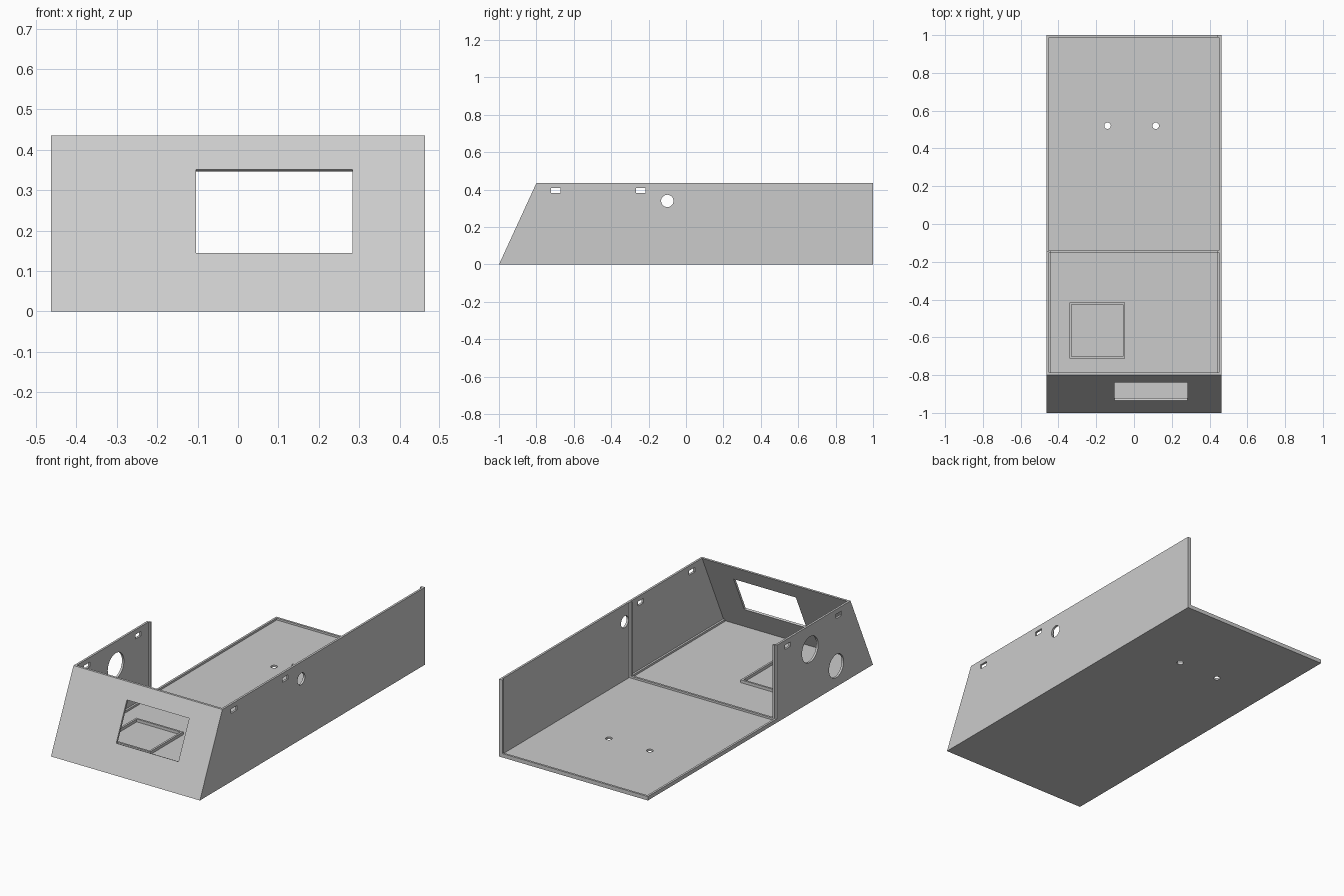
import bpy, bmesh, math
from mathutils import Vector

if "Cube" in bpy.data.objects:
    bpy.data.objects.remove(bpy.data.objects["Cube"])

W, H, T = 0.463, 0.435, 0.012      # half width, height, wall thickness
SLOPE = 0.2 / H                    # run of the slanted front per unit height
SPLIT = -0.146                     # line between front bay and rear bay

grey = bpy.data.materials.new("light grey")
grey.diffuse_color = (0.6, 0.6, 0.6, 1)
grey.use_nodes = True
grey.node_tree.nodes["Principled BSDF"].inputs["Base Color"].default_value = grey.diffuse_color


def prism(name, profile, x0, x1):
    """Extrude a (y, z) profile from x0 to x1."""
    bm = bmesh.new()
    a = [bm.verts.new((x0, y, z)) for y, z in profile]
    b = [bm.verts.new((x1, y, z)) for y, z in profile]
    bm.faces.new(a)
    bm.faces.new(b[::-1])
    n = len(a)
    for i in range(n):
        bm.faces.new((a[i], b[i], b[(i + 1) % n], a[(i + 1) % n]))
    bmesh.ops.recalc_face_normals(bm, faces=bm.faces)
    me = bpy.data.meshes.new(name)
    bm.to_mesh(me)
    bm.free()
    ob = bpy.data.objects.new(name, me)
    me.materials.append(grey)
    bpy.context.collection.objects.link(ob)
    return ob


def box(name, x0, x1, y0, y1, z0, z1):
    return prism(name, [(y0, z0), (y1, z0), (y1, z1), (y0, z1)], x0, x1)


def cylinder(name, loc, r, axis):
    bpy.ops.mesh.primitive_cylinder_add(vertices=40, radius=r, depth=0.1, location=loc)
    ob = bpy.context.object
    ob.name = name
    if axis == 'X':
        ob.rotation_euler.y = math.pi / 2
    return ob


def cut(ob, cutters):
    for c in cutters:
        m = ob.modifiers.new("cut", 'BOOLEAN')
        m.operation = 'DIFFERENCE'
        m.solver = 'EXACT'
        m.object = c
        c.hide_render = True
        c.hide_viewport = True
        c.display_type = 'WIRE'


# Floor with two mounting holes
floor = box("floor", -W, W, -1 + 0.011 * SLOPE, 1, 0, 0.011)
for v in floor.data.vertices:
    if v.co.y < 0 and v.co.z < 0.001:
        v.co.y = -1
cut(floor, [cylinder("floor_hole_cutter", (x, 0.52, 0), 0.017, 'Z') for x in (-0.14, 0.115)])

# Side walls: full length on the right, front bay only on the left
right = prism("right_wall", [(-1, 0), (1, 0), (1, H), (-0.8, H)], W - T, W)
left = prism("left_wall", [(-1, 0), (SPLIT, 0), (SPLIT, H), (-0.8, H)], -W, -W + T)
for wall, s, holes in ((right, 1, [(-0.1, 0.34, 0.033)]),
                       (left, -1, [(-0.441, 0.299, 0.072), (-0.674, 0.117, 0.065)])):
    tools = [cylinder("round_hole_cutter", (s * W, y, z), r, 'X') for y, z, r in holes]
    tools += [box("slot_cutter", s * W - 0.05, s * W + 0.05, y - 0.025, y + 0.025, 0.383, 0.408)
              for y in (-0.697, -0.242)]
    cut(wall, tools)

# Slanted front panel with a window cut square to its face
step = T * math.hypot(1, SLOPE)
front = prism("front_panel", [(-1, 0), (-1 + step, 0), (-0.8 + step, H), (-0.8, H)], -W, W)
inward = Vector((1, -SLOPE)).normalized()
corners = [Vector((-1 + z * SLOPE, z)) for z in (0.145, 0.352)]
window = [corners[0] - inward * 0.05, corners[0] + inward * 0.05,
          corners[1] + inward * 0.05, corners[1] - inward * 0.05]
cut(front, [prism("window_cutter", [tuple(p) for p in window], -0.104, 0.283)])

# Low rims around the floor and across the bay line
RIM = 0.022
box("left_rim", -W, -W + T, SPLIT, 1, 0, RIM)
box("back_rim", -W, W, 1 - T, 1, 0, RIM)
box("divider_rim", -W, W, SPLIT - 0.006, SPLIT + 0.006, 0, RIM)
for s, side in ((-1, "left"), (1, "right")):
    x0, x1 = sorted((s * 0.44, s * 0.452))
    box(side + "_bay_rim", x0, x1, -0.975, SPLIT, 0.005, RIM)
    box(side + "_divider_post", x0, x1, SPLIT - 0.006, SPLIT + 0.006, 0, H)
box("back_post", 0.441, W, 1 - T, 1, 0, H)

# Raised square frame on the front bay floor
tray = box("tray_frame", -0.342, -0.048, -0.712, -0.416, 0.005, 0.027)
cut(tray, [box("tray_cutter", -0.331, -0.059, -0.701, -0.427, -0.05, 0.1)])
